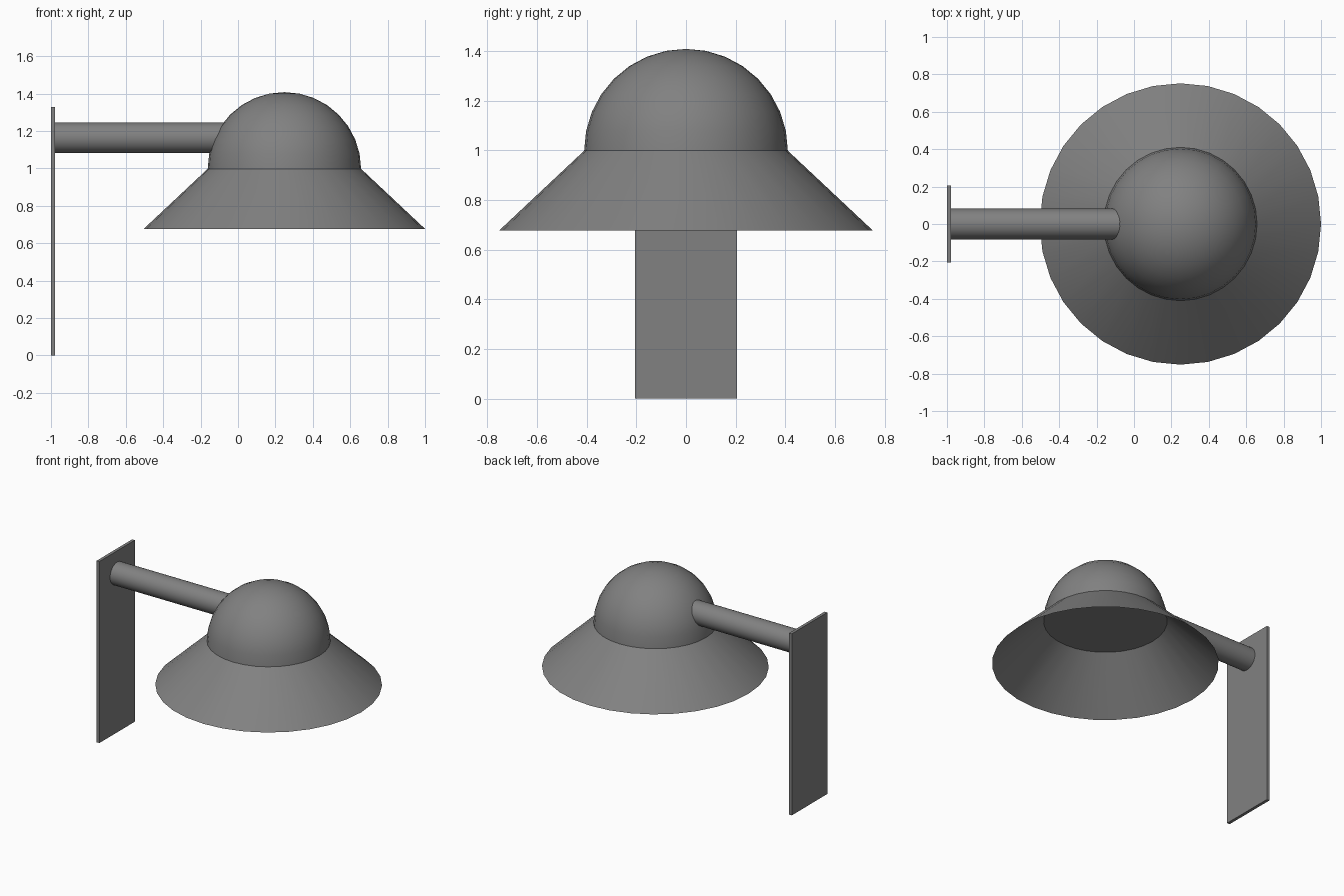
import bpy, bmesh, math
from mathutils import Matrix

if "Cube" in bpy.data.objects:
    bpy.data.objects.remove(bpy.data.objects["Cube"])

CX, SIDES = 0.248, 32        # lamp axis position and roundness
DOME_R, RIM_R = 0.41, 0.752
RIM_Z, DOME_Z = 0.677, 0.998

# Dark grey metal
metal = bpy.data.materials.new("dark_grey")
metal.diffuse_color = (0.22, 0.22, 0.22, 1)
metal.use_nodes = True
metal.node_tree.nodes["Principled BSDF"].inputs["Base Color"].default_value = metal.diffuse_color


def finish(name, bm, smooth=True):
    mesh = bpy.data.meshes.new(name)
    bm.to_mesh(mesh)
    bm.free()
    mesh.materials.append(metal)
    obj = bpy.data.objects.new(name, mesh)
    bpy.context.collection.objects.link(obj)
    if smooth:
        bpy.ops.object.select_all(action='DESELECT')
        obj.select_set(True)
        bpy.context.view_layer.objects.active = obj
        bpy.ops.object.shade_smooth_by_angle(angle=math.radians(35))
    return obj


# Wall plate
bm = bmesh.new()
bmesh.ops.create_cube(bm, size=1, matrix=Matrix.Translation((-0.989, 0, 0.664))
                      @ Matrix.Diagonal((0.022, 0.41, 1.328, 1)))
finish("wall_plate", bm, smooth=False)

# Horizontal arm, running from the plate into the dome
x0, x1 = -0.98, 0.0
bm = bmesh.new()
bmesh.ops.create_cone(bm, cap_ends=True, segments=SIDES, radius1=0.082, radius2=0.082,
                      depth=x1 - x0,
                      matrix=Matrix.Translation(((x0 + x1) / 2, 0, 1.164))
                      @ Matrix.Rotation(math.pi / 2, 4, 'Y'))
finish("arm", bm)

# Dome: upper half of a sphere, closed by a flat disc underneath
bm = bmesh.new()
bmesh.ops.create_uvsphere(bm, u_segments=SIDES, v_segments=16, radius=DOME_R,
                          matrix=Matrix.Translation((CX, 0, DOME_Z)))
lower = [v for v in bm.verts if v.co.z < DOME_Z - 1e-4]
bmesh.ops.delete(bm, geom=lower, context='VERTS')
bmesh.ops.holes_fill(bm, edges=[e for e in bm.edges if e.is_boundary], sides=0)
bmesh.ops.recalc_face_normals(bm, faces=bm.faces)
finish("dome", bm)

# Shade: open flared skirt below the dome
bm = bmesh.new()
bmesh.ops.create_cone(bm, cap_ends=False, segments=SIDES, radius1=RIM_R, radius2=DOME_R,
                      depth=DOME_Z - RIM_Z,
                      matrix=Matrix.Translation((CX, 0, (DOME_Z + RIM_Z) / 2)))
finish("shade", bm)
